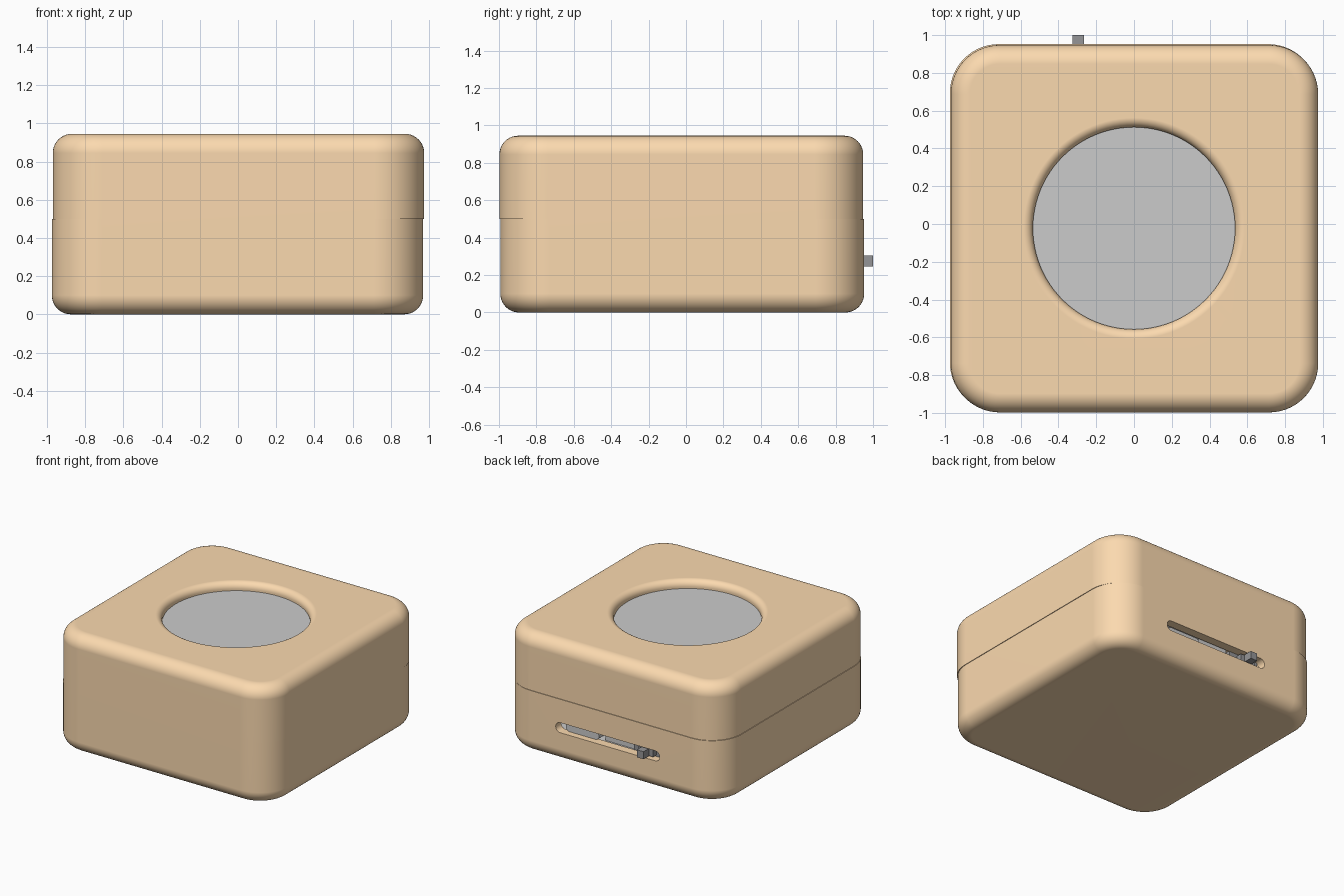
import bpy, bmesh, math

if "Cube" in bpy.data.objects:
    bpy.data.objects.remove(bpy.data.objects["Cube"])


def material(name, rgb):
    m = bpy.data.materials.new(name)
    m.diffuse_color = (*rgb, 1)
    m.use_nodes = True
    m.node_tree.nodes["Principled BSDF"].inputs["Base Color"].default_value = m.diffuse_color
    return m


ORANGE = material("orange_plastic", (0.97, 0.70, 0.43))
DARK = material("dark_plastic", (0.30, 0.30, 0.31))


def ring(inset, z, cx, cy, half=0.9725, radius=0.26, n=14):
    r, pts = radius - inset, []
    for q, (sx, sy) in enumerate([(1, 1), (-1, 1), (-1, -1), (1, -1)]):
        for i in range(n + 1):
            a = (q + i / n) * math.pi / 2
            pts.append((cx + sx * (half - radius) + r * math.cos(a),
                        cy + sy * (half - radius) + r * math.sin(a), z))
    return pts


def loft(name, rings, mat=None):
    bm = bmesh.new()
    loops = [[bm.verts.new(p) for p in r] for r in rings]
    for a, b in zip(loops, loops[1:]):
        for i in range(len(a)):
            j = (i + 1) % len(a)
            bm.faces.new((a[i], a[j], b[j], b[i]))
    bm.faces.new(loops[0])
    bm.faces.new(loops[-1])
    bmesh.ops.recalc_face_normals(bm, faces=bm.faces)
    me = bpy.data.meshes.new(name)
    bm.to_mesh(me)
    bm.free()
    ob = bpy.data.objects.new(name, me)
    bpy.context.collection.objects.link(ob)
    if mat:
        me.materials.append(mat)
    return ob


def activate(ob):
    bpy.ops.object.select_all(action='DESELECT')
    ob.select_set(True)
    bpy.context.view_layer.objects.active = ob


def smooth(ob):
    activate(ob)
    bpy.ops.object.shade_smooth_by_angle(angle=math.radians(35))
    ob.modifiers.new("weighted", 'WEIGHTED_NORMAL').keep_sharp = True


def cut(ob, cutter):
    cutter.hide_render = True
    m = ob.modifiers.new("cut", 'BOOLEAN')
    m.operation, m.solver, m.object = 'DIFFERENCE', 'EXACT', cutter
    activate(ob)
    bpy.ops.object.modifier_apply(modifier=m.name)
    bpy.data.objects.remove(cutter)


def half_shell(name, edge_z, rim_z, direction, cx, cy):
    """Hollow half: outer fillet and wall, rim, then the inside."""
    wall, f, rings = 0.07, 0.1, []
    for i in range(11):
        a = i / 10 * math.pi / 2
        rings.append(ring(f * (1 - math.sin(a)), edge_z + direction * f * (1 - math.cos(a)), cx, cy))
    rings += [ring(0, rim_z, cx, cy), ring(wall, rim_z, cx, cy),
              ring(wall, edge_z + direction * wall, cx, cy)]
    return loft(name, rings, ORANGE)


def circle(r, z, y=-0.0225, n=96):
    return [(r * math.cos(2 * math.pi * i / n), y + r * math.sin(2 * math.pi * i / n), z) for i in range(n)]


def slab(r, x0, x1, z, y, n=12):
    """Stadium outline in the xz plane."""
    pts = []
    for c, s in ((x1, -math.pi / 2), (x0, math.pi / 2)):
        for i in range(n + 1):
            a = s + i / n * math.pi
            pts.append((c + r * math.cos(a), y, z + r * math.sin(a)))
    return pts


def box(name, x, y, z, mat=None):
    return loft(name, [[(x[0], y[0], h), (x[1], y[0], h), (x[1], y[1], h), (x[0], y[1], h)] for h in z], mat)


# lower case with the switch slot in the back
lower = half_shell("lower_case", 0.0, 0.5, 1, -0.0025, -0.02)
cut(lower, loft("slot_cutter", [slab(0.04, -0.395, 0.445, 0.273, y) for y in (0.8, 1.1)]))
smooth(lower)

# upper case with the filleted round opening
upper = half_shell("upper_case", 0.945, 0.5, -1, 0.0025, -0.025)
flare = [circle(0.535, 0.8)]
for k in range(9):
    t = k / 8 * math.pi / 2
    flare.append(circle(0.585 - 0.05 * math.cos(t), 0.895 + 0.05 * math.sin(t)))
flare.append(circle(0.585, 1.0))
cut(upper, loft("opening_cutter", flare))
smooth(upper)

# grey disc set in the opening
smooth(loft("top_disc", [circle(0.6, 0.82), circle(0.6, 0.882)]))

# slide switch and connector behind the slot
box("circuit_board", (-0.55, 0.55), (0.45, 0.88), (0.20, 0.225))
box("switch_body", (-0.42, -0.16), (0.76, 0.885), (0.226, 0.32), DARK)
box("switch_slider", (-0.36, -0.23), (0.88, 0.93), (0.245, 0.30), DARK)
box("switch_lever", (-0.325, -0.265), (0.92, 1.0), (0.245, 0.305), DARK)
smooth(loft("connector_shell", [slab(0.032, 0.17, 0.40, 0.265, y) for y in (0.6, 0.90)]))
box("switch_bracket", (-0.15, 0.11), (0.84, 0.86), (0.226, 0.33))
